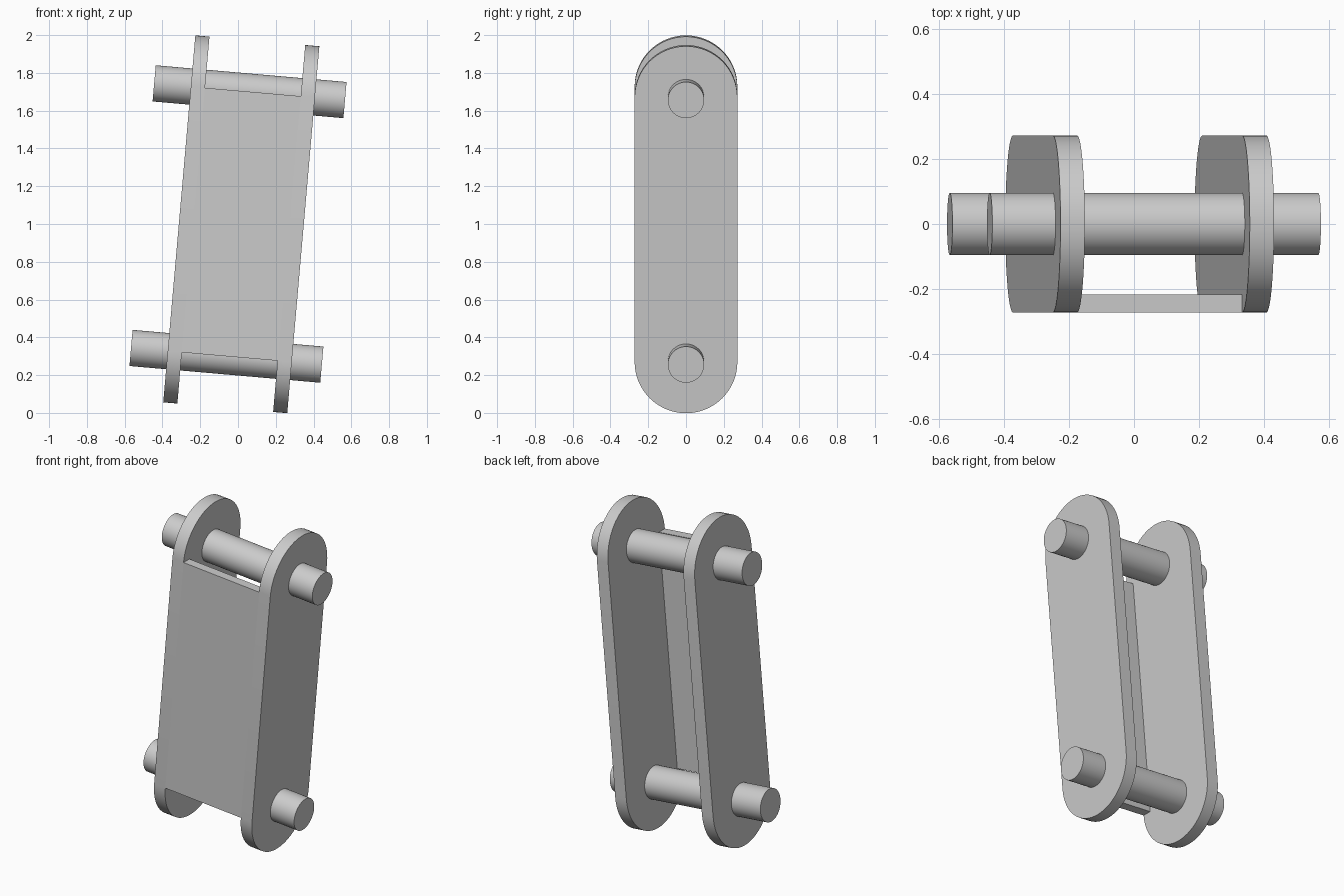
import bpy, bmesh, math
from mathutils import Matrix, Vector

cube = bpy.data.objects.get("Cube")
if cube:
    bpy.data.objects.remove(cube, do_unlink=True)

# Main dimensions
HALF_PITCH = 0.703      # pin centre above and below the middle
END_RADIUS = 0.272      # rounded plate ends
PLATE_THICK = 0.075
PLATE_OFFSET = 0.292    # plate centre from the middle
SHIFT = 0.0175          # plates and web sit slightly off the pin middle
PIN_RADIUS, PIN_LENGTH = 0.096, 1.014
WEB_THICK = 0.056
TILT = Matrix.Translation((0, 0, 1)) @ Matrix.Rotation(math.radians(5), 4, 'Y')

steel = bpy.data.materials.new("plain grey steel")
steel.use_nodes = True
GREY = (0.6, 0.6, 0.6, 1)
steel.diffuse_color = GREY
steel.node_tree.nodes["Principled BSDF"].inputs["Base Color"].default_value = GREY


def finish(name, bm):
    """Tilt the part into place and add it to the scene."""
    bmesh.ops.recalc_face_normals(bm, faces=bm.faces)
    bm.transform(TILT)
    mesh = bpy.data.meshes.new(name)
    bm.to_mesh(mesh)
    bm.free()
    mesh.materials.append(steel)
    obj = bpy.data.objects.new(name, mesh)
    bpy.context.collection.objects.link(obj)
    bpy.ops.object.select_all(action='DESELECT')
    obj.select_set(True)
    bpy.context.view_layer.objects.active = obj
    bpy.ops.object.shade_smooth_by_angle(angle=math.radians(30))


def side_plate(name, x):
    """Rounded-end plate, extruded across its thickness."""
    bm = bmesh.new()
    outline = []
    for end in (1, -1):
        for i in range(33):
            a = math.pi * i / 32
            outline.append(bm.verts.new((x - PLATE_THICK / 2,
                                         end * END_RADIUS * math.cos(a),
                                         end * (HALF_PITCH + END_RADIUS * math.sin(a)))))
    face = bm.faces.new(outline)
    result = bmesh.ops.extrude_face_region(bm, geom=[face], use_keep_orig=True)
    moved = [g for g in result["geom"] if isinstance(g, bmesh.types.BMVert)]
    bmesh.ops.translate(bm, verts=moved, vec=Vector((PLATE_THICK, 0, 0)))
    finish(name, bm)


def pin(name, z):
    """Solid round pin running through both plates."""
    bm = bmesh.new()
    place = Matrix.Translation((0, 0, z)) @ Matrix.Rotation(math.pi / 2, 4, 'Y')
    bmesh.ops.create_cone(bm, cap_ends=True, segments=64, radius1=PIN_RADIUS,
                          radius2=PIN_RADIUS, depth=PIN_LENGTH, matrix=place)
    finish(name, bm)


# Side plates
side_plate("right_plate", SHIFT - PLATE_OFFSET)
side_plate("left_plate", SHIFT + PLATE_OFFSET)

# Pins
pin("upper_pin", HALF_PITCH)
pin("lower_pin", -HALF_PITCH)

# Front web joining the plates
web = bmesh.new()
size = (2 * PLATE_OFFSET - PLATE_THICK, WEB_THICK, 2 * HALF_PITCH)
centre = (SHIFT, -END_RADIUS + WEB_THICK / 2, 0)
bmesh.ops.create_cube(web, size=1, matrix=Matrix.Translation(centre) @ Matrix.Diagonal((*size, 1)))
finish("front_web", web)
